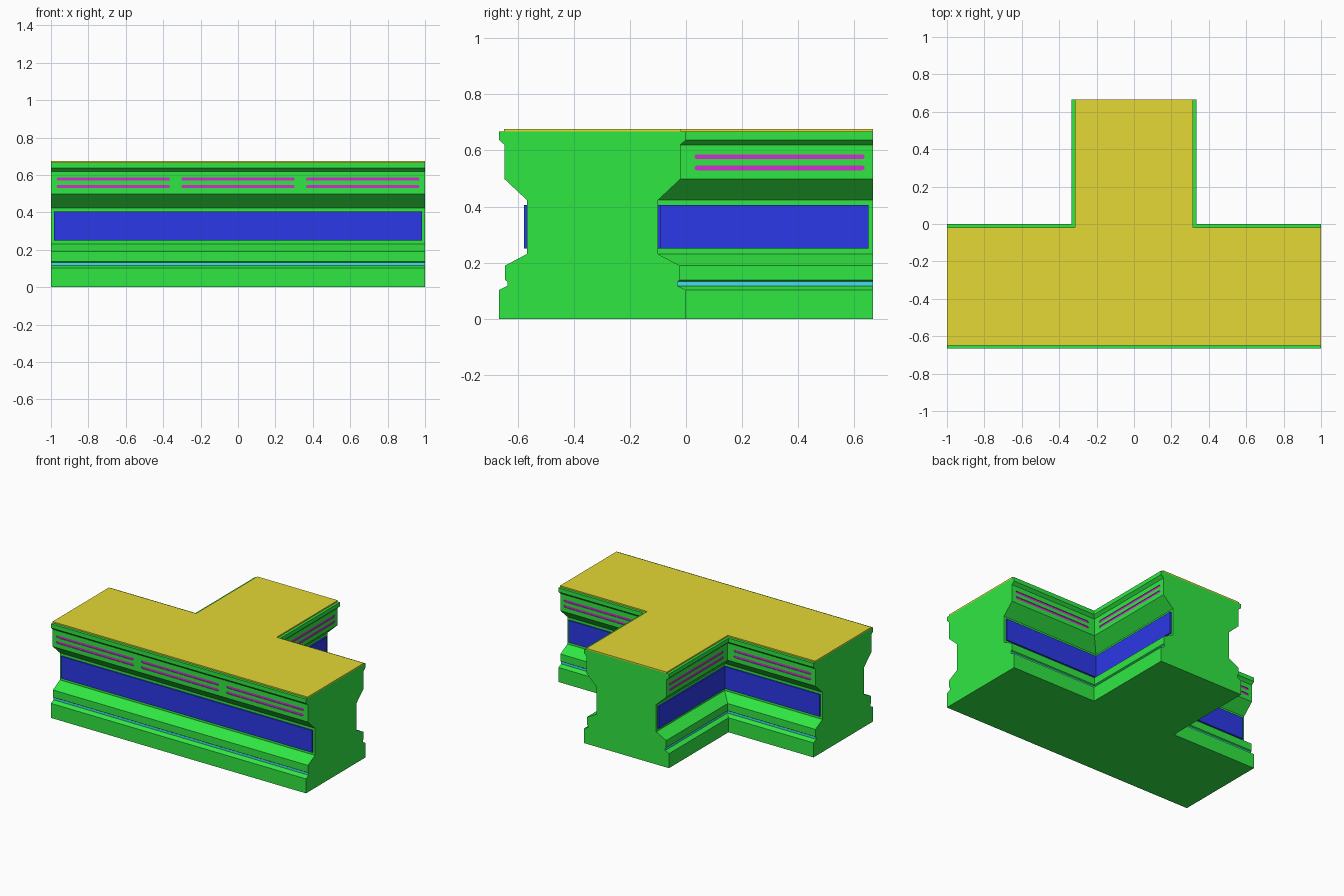
import bpy, bmesh, math
from mathutils import Vector

if "Cube" in bpy.data.objects:
    bpy.data.objects.remove(bpy.data.objects["Cube"])


def material(name, r, g, b):
    m = bpy.data.materials.new(name)
    m.use_nodes = True
    m.diffuse_color = (r, g, b, 1)
    m.node_tree.nodes["Principled BSDF"].inputs["Base Color"].default_value = (r, g, b, 1)
    return m


green = material("green wall", 0.03, 0.80, 0.055)
purple = material("purple slot", 0.64, 0.03, 0.64)
cyan = material("cyan strip", 0.06, 0.74, 0.80)
blue = material("blue panel", 0.025, 0.04, 0.80)
yellow = material("yellow roof", 0.78, 0.69, 0.035)

D = 2 / 3   # half depth of the whole junction
S = 1 / 3   # half width of the stem


def finish(bm, name, mats):
    bmesh.ops.recalc_face_normals(bm, faces=bm.faces)
    mesh = bpy.data.meshes.new(name)
    bm.to_mesh(mesh)
    bm.free()
    for m in mats:
        mesh.materials.append(m)
    ob = bpy.data.objects.new(name, mesh)
    bpy.context.collection.objects.link(ob)
    return ob


def tee(i):
    """T outline with its long walls moved in by i and its ends flush."""
    right = [(1, i - D), (1, -i), (S - i, -i), (S - i, D)]
    return right + [(-x, y) for x, y in reversed(right)]


def stack(name, profile, mats):
    """Loft T outlines through (inset, height) pairs."""
    bm = bmesh.new()
    loops = [[bm.verts.new((x, y, z)) for x, y in tee(i)] for i, z in profile]
    for a, b in zip(loops, loops[1:]):
        for k in range(len(a)):
            n = (k + 1) % len(a)
            bm.faces.new((a[k], a[n], b[n], b[k]))
    bm.faces.new(loops[0][::-1])
    bm.faces.new(loops[-1])
    return finish(bm, name, mats)


def prism(bm, points, offset, index=0):
    """Extrude a flat polygon by an offset vector."""
    face = bm.faces.new([bm.verts.new(p) for p in points])
    made = bmesh.ops.extrude_face_region(bm, geom=[face], use_keep_orig=True)["geom"]
    bmesh.ops.translate(bm, verts=[g for g in made if isinstance(g, bmesh.types.BMVert)],
                        vec=offset)
    for f in bm.faces:
        f.material_index = index


# Wall body with plinth, groove, deep recess and cornice
body = stack("wall_body", [
    (0, 0), (0, 0.103), (0.022, 0.114), (0.03, 0.117), (0.03, 0.133), (0.022, 0.138),
    (0.022, 0.19), (0.1, 0.231), (0.1, 0.423), (0.02, 0.498), (0.02, 0.62),
    (0, 0.638), (0, 0.667)], [green, purple, cyan])
for f in body.data.polygons:
    c = f.center
    at_end = abs(f.normal.x) > 0.9 and abs(c.x) > 0.99 or f.normal.y > 0.9 and c.y > 0.6
    if 0.117 < c.z < 0.133 and not at_end:
        f.material_index = 2

# Rounded shallow slots cut in pairs below the cornice
bm = bmesh.new()


def slot(centre, along, out):
    half, r = 0.303, 0.0085
    pts = []
    for k in range(14):
        end = 1 if k < 7 else -1
        a = -math.pi / 2 + math.pi * (k if k < 7 else k - 1) / 6
        pts.append(centre + along * (end * (half - r) + r * math.cos(a))
                   + Vector((0, 0, r * math.sin(a))) - out * 0.004)
    prism(bm, pts, out * 0.016, 1)


X, Y = Vector((1, 0, 0)), Vector((0, 1, 0))
for z in (0.538, 0.578):
    for x in (-D, 0, D):
        slot(Vector((x, 0.02 - D, z)), X, -Y)
    for s in (-1, 1):
        slot(Vector((s * D, -0.02, z)), X, Y)
        slot(Vector((s * (S - 0.02), S, z)), Y, X * s)
cutter = finish(bm, "slot_cutter", [green, purple, cyan])
cutter.hide_render = True
mod = body.modifiers.new("slots", "BOOLEAN")
mod.operation = "DIFFERENCE"
mod.solver = "EXACT"
mod.object = cutter
bpy.context.view_layer.objects.active = body
bpy.ops.object.modifier_apply(modifier=mod.name)
bpy.data.objects.remove(cutter)

# Raised panels in the recess: one long front panel, two bent rear ones
low, rise = 0.25, Vector((0, 0, 0.156))
e, f0, w = 0.985, 0.09, 0.11
front = [(-e, f0 - D), (e, f0 - D), (e, w - D), (-e, w - D)]
bent = [(e, -f0), (S - f0, -f0), (S - f0, 0.65), (S - w, 0.65), (S - w, -w), (e, -w)]
for name, outline in (("front_panel", front), ("left_rear_panel", bent),
                      ("right_rear_panel", [(-x, y) for x, y in bent])):
    bm = bmesh.new()
    prism(bm, [(x, y, low) for x, y in outline], rise)
    finish(bm, name, [blue])

# Thin roof plate
stack("roof_plate", [(0.018, 0.667), (0.018, 0.676)], [yellow])
